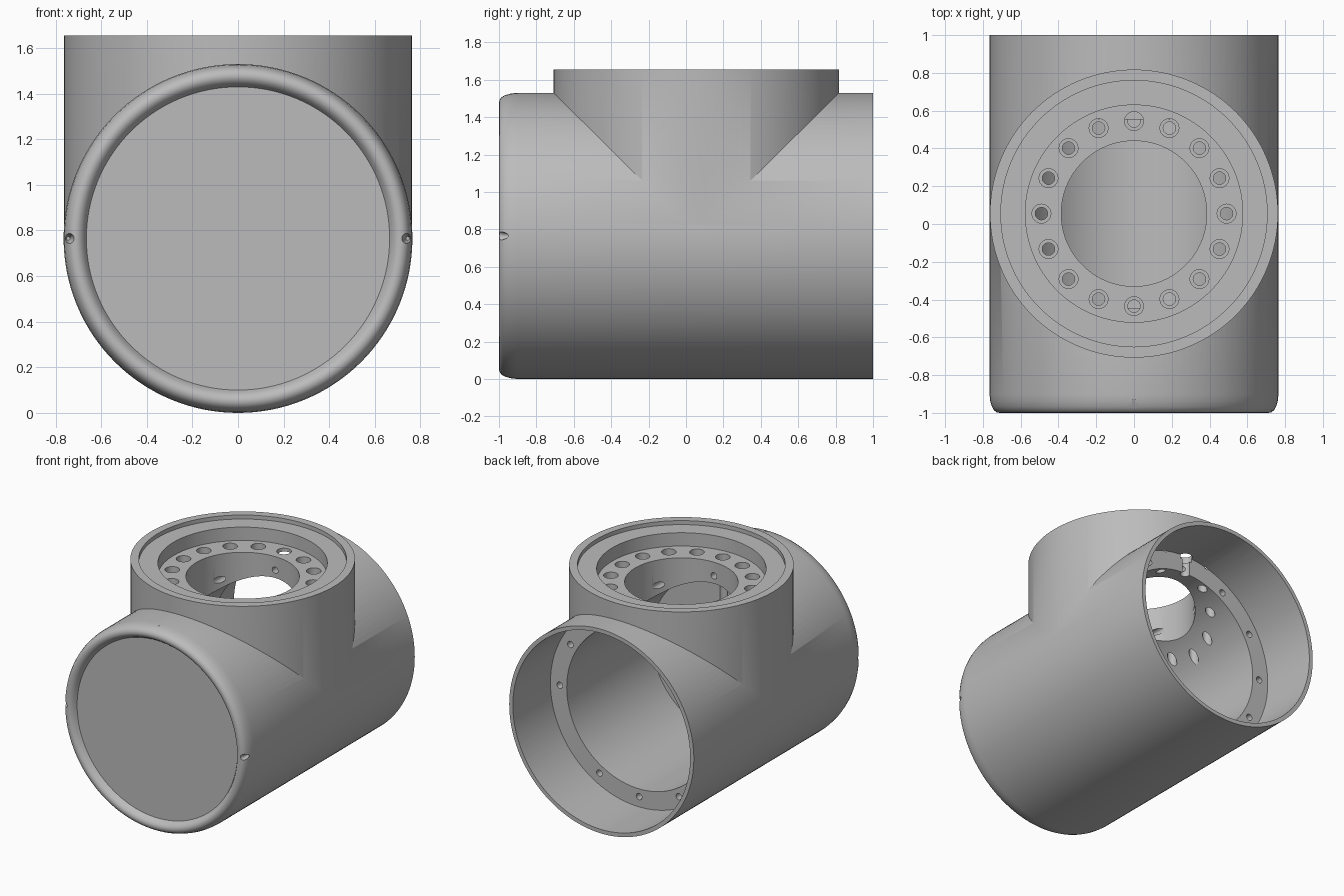
import bpy, bmesh, math
from mathutils import Matrix

default = bpy.data.objects.get("Cube")
if default:
    bpy.data.objects.remove(default, do_unlink=True)

AXIS_Z = 0.765     # height of the main barrel axis
BRANCH_Y = 0.055   # centre of the upright branch
RADIUS = 0.765

grey = bpy.data.materials.new("light_grey")
grey.use_nodes = True
colour = (0.5, 0.5, 0.5, 1)
grey.diffuse_color = colour
grey.node_tree.nodes["Principled BSDF"].inputs["Base Color"].default_value = colour

ALONG_Y = Matrix.Rotation(-math.pi / 2, 4, "X")


def ring(count, radius):
    """Evenly spaced points on a circle."""
    angles = [2 * math.pi * k / count for k in range(count)]
    return [(radius * math.cos(a), radius * math.sin(a)) for a in angles]


def lathe(name, profile, places, sides):
    """Turn a (radius, height) profile into a closed solid at each placing matrix."""
    bm = bmesh.new()
    for place in places:
        rings = []
        for r, h in profile:
            if r == 0:
                rings.append([bm.verts.new(place @ Matrix.Translation((0, 0, h)).translation)] * sides)
            else:
                rings.append([bm.verts.new(place @ Matrix.Translation((x, y, h)).translation)
                              for x, y in ring(sides, r)])
        for low, high in zip(rings, rings[1:]):
            for i in range(sides):
                j = (i + 1) % sides
                bm.faces.new(dict.fromkeys((low[i], low[j], high[j], high[i])))
    bmesh.ops.recalc_face_normals(bm, faces=bm.faces)
    mesh = bpy.data.meshes.new(name)
    bm.to_mesh(mesh)
    bm.free()
    mesh.materials.append(grey)
    obj = bpy.data.objects.new(name, mesh)
    bpy.context.scene.collection.objects.link(obj)
    return obj


def combine(target, tool, operation):
    """Apply a boolean and discard the tool."""
    mod = target.modifiers.new(tool.name, "BOOLEAN")
    mod.operation = operation
    mod.solver = "MANIFOLD"
    mod.object = tool
    bpy.context.view_layer.objects.active = target
    bpy.ops.object.modifier_apply(modifier=mod.name)
    bpy.data.objects.remove(tool, do_unlink=True)


barrel_place = Matrix.Translation((0, 0, AXIS_Z)) @ ALONG_Y
branch_place = Matrix.Translation((0, BRANCH_Y, 0))

# Barrel with a rounded front lip around a sunken disc
body = lathe("tee_housing", [
    (0, -0.955), (0.665, -0.955), (0.675, -0.974), (0.686, -0.989), (0.699, -0.997),
    (0.712, -1), (0.727, -0.997), (0.741, -0.987), (0.752, -0.968), (0.761, -0.938),
    (RADIUS, -0.9), (RADIUS, 1), (0, 1)], [barrel_place], 128)

# Upright branch
combine(body, lathe("branch", [(0, 0.8), (0.7625, 0.8), (0.7625, 1.655), (0, 1.655)],
                    [branch_place], 128), "UNION")

# Rear socket, shoulder and inner bore
combine(body, lathe("barrel_bore", [
    (0, -0.445), (0.6, -0.445), (0.6, 0.555), (0.735, 0.555), (0.735, 1.1), (0, 1.1)],
    [barrel_place], 128), "DIFFERENCE")

# Stepped top socket, leaving a bolt flange
combine(body, lathe("branch_bore", [
    (0, 0.85), (0.385, 0.85), (0.385, 1.525), (0.575, 1.525), (0.575, 1.625),
    (0.705, 1.625), (0.705, 1.75), (0, 1.75)], [branch_place], 128), "DIFFERENCE")

# Stepped bolt holes in the flange
spots = [Matrix.Translation((x, BRANCH_Y + y, 0)) for x, y in ring(16, 0.49)]
combine(body, lathe("flange_holes", [
    (0, 1), (0.033, 1), (0.033, 1.47), (0.05, 1.47), (0.05, 1.56), (0, 1.56)],
    spots, 24), "DIFFERENCE")

# Long screw holes in the rear shoulder, one position left blank
spots = [Matrix.Translation((x, 0, AXIS_Z + z)) @ ALONG_Y for x, z in ring(12, 0.658)[:-1]]
combine(body, lathe("shoulder_holes", [(0, -0.6), (0.024, -0.6), (0.024, 0.58), (0, 0.58)],
                    spots, 20), "DIFFERENCE")

# Small tapered notches on the front lip
spots = [Matrix.Translation((x, 0, AXIS_Z + z)) @ ALONG_Y
         for x, z in ((-0.744, 0), (0.744, 0), (0, 0.768))]
combine(body, lathe("lip_notches", [(0, -0.925), (0.008, -0.925), (0.028, -1.01), (0, -1.01)],
                    spots, 16), "DIFFERENCE")

# Smooth shading with crisp edges
bpy.ops.object.select_all(action="DESELECT")
body.select_set(True)
bpy.context.view_layer.objects.active = body
bpy.ops.object.shade_smooth_by_angle(angle=math.radians(30))
